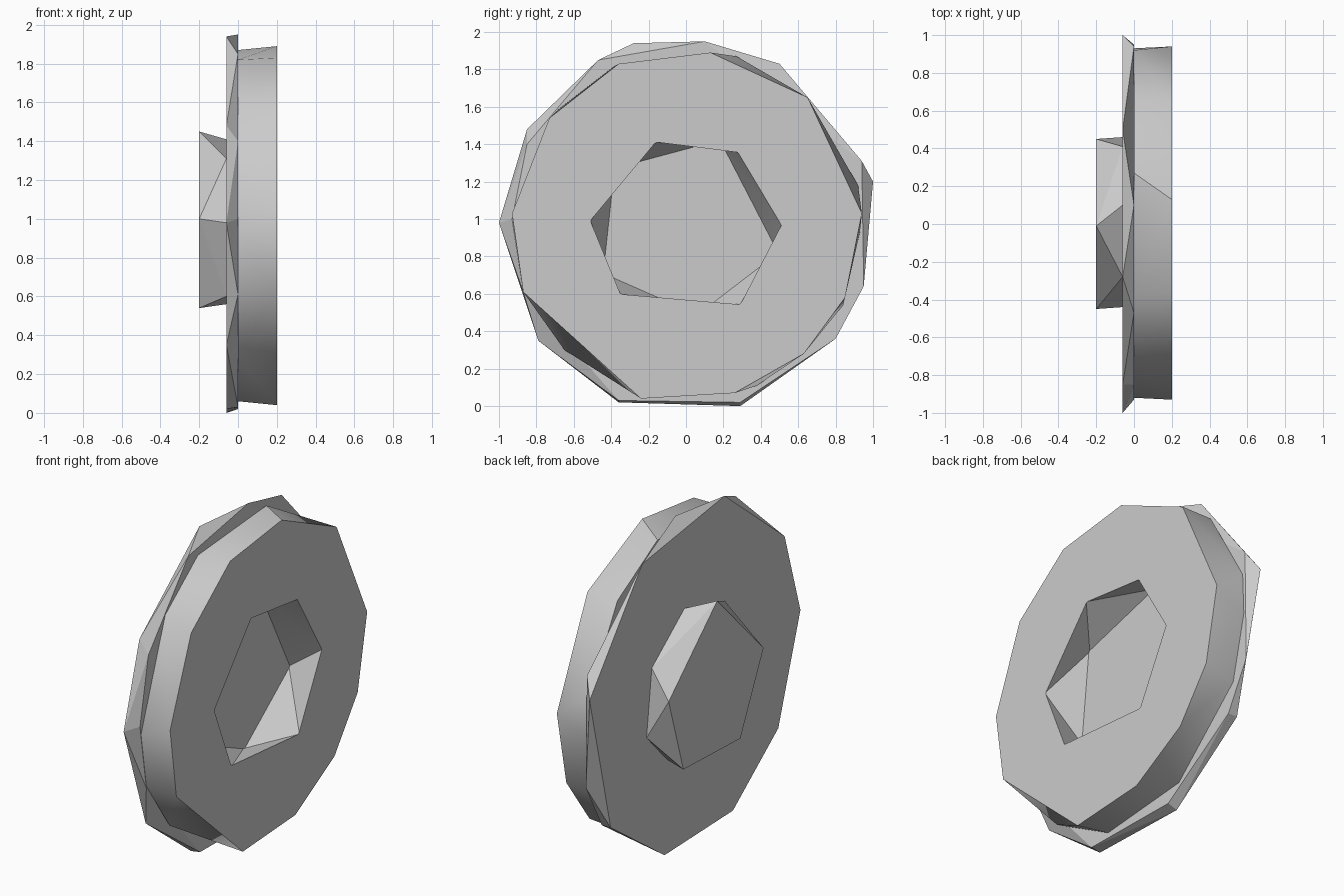
import bpy, bmesh, math

cube = bpy.data.objects.get("Cube")
if cube:
    bpy.data.objects.remove(cube, do_unlink=True)

grey = bpy.data.materials.new("light_grey")
grey.diffuse_color = (0.6, 0.6, 0.6, 1)
grey.use_nodes = True
grey.node_tree.nodes["Principled BSDF"].inputs["Base Color"].default_value = (0.6, 0.6, 0.6, 1)


def faceted_slab(name, *rings):
    """Convex slab skinned over (x, [(y, z), ...]) outlines."""
    bm = bmesh.new()
    for x, outline in rings:
        for y, z in outline:
            bm.verts.new((x, y, z))
    bmesh.ops.convex_hull(bm, input=bm.verts[:])
    bmesh.ops.dissolve_limit(bm, angle_limit=math.radians(0.5),
                             verts=bm.verts[:], edges=bm.edges[:])
    bmesh.ops.recalc_face_normals(bm, faces=bm.faces[:])
    mesh = bpy.data.meshes.new(name)
    bm.to_mesh(mesh)
    bm.free()
    mesh.materials.append(grey)
    obj = bpy.data.objects.new(name, mesh)
    bpy.context.collection.objects.link(obj)
    return obj


# Main disc, with its outer and inner outlines
disc = faceted_slab(
    "disc",
    (0.2, [(.13, 1.89), (.65, 1.65), (.94, 1.03), (.85, .58), (.63, .28), (.26, .07),
           (-.24, .04), (-.87, .61), (-.93, 1.03), (-.73, 1.54), (-.36, 1.83)]),
    (0.0, [(.27, 1.87), (.65, 1.65), (.92, 1.18), (.93, .93), (.84, .54), (.38, .11),
           (-.22, .06), (-.65, .30), (-.87, .62), (-.92, .95), (-.69, 1.58), (-.38, 1.82)]))

# Recess cut through the disc, floored by the flange
rim = [(-.16, 1.41), (.28, 1.355), (.51, .97), (.29, .545), (-.35, .60), (-.51, .99)]
floor = [(.18, 1.42), (.49, .82), (.06, .49), (-.44, .71), (-.38, 1.27)]
cutter = faceted_slab("recess_cutter", (0.205, rim), (-0.005, floor))
cutter.hide_render = True
cut = disc.modifiers.new("recess", 'BOOLEAN')
cut.operation = 'DIFFERENCE'
cut.solver = 'EXACT'
cut.object = cutter
bpy.ops.object.select_all(action='DESELECT')
bpy.context.view_layer.objects.active = disc
disc.select_set(True)
bpy.ops.object.modifier_apply(modifier=cut.name)
bpy.data.objects.remove(cutter, do_unlink=True)
bpy.ops.object.shade_smooth_by_angle(angle=math.radians(35))

# Wider flange behind the disc
faceted_slab(
    "flange",
    (0.0, [(.1, 1.95), (.94, 1.31), (.95, .64), (.8, .36), (.29, .02), (-.36, .03),
           (-.87, .61), (-.93, 1.0), (-.85, 1.40), (-.47, 1.85)]),
    (-0.06, [(-.28, 1.94), (-.85, 1.48), (-1, .98), (-.79, .35), (-.36, .02),
             (.29, 0), (.8, .36), (1, 1.2), (.5, 1.83)]))

# Raised hub on the flange
faceted_slab(
    "hub",
    (-0.06, [(.10, 1.41), (.41, 1.17), (.46, .77), (.26, .56), (-.28, .60),
             (-.44, .98), (-.28, 1.31)]),
    (-0.2, [(-.01, 1.45), (-.45, 1.0), (-.23, .54), (.31, .56), (.45, 1.02)]))
